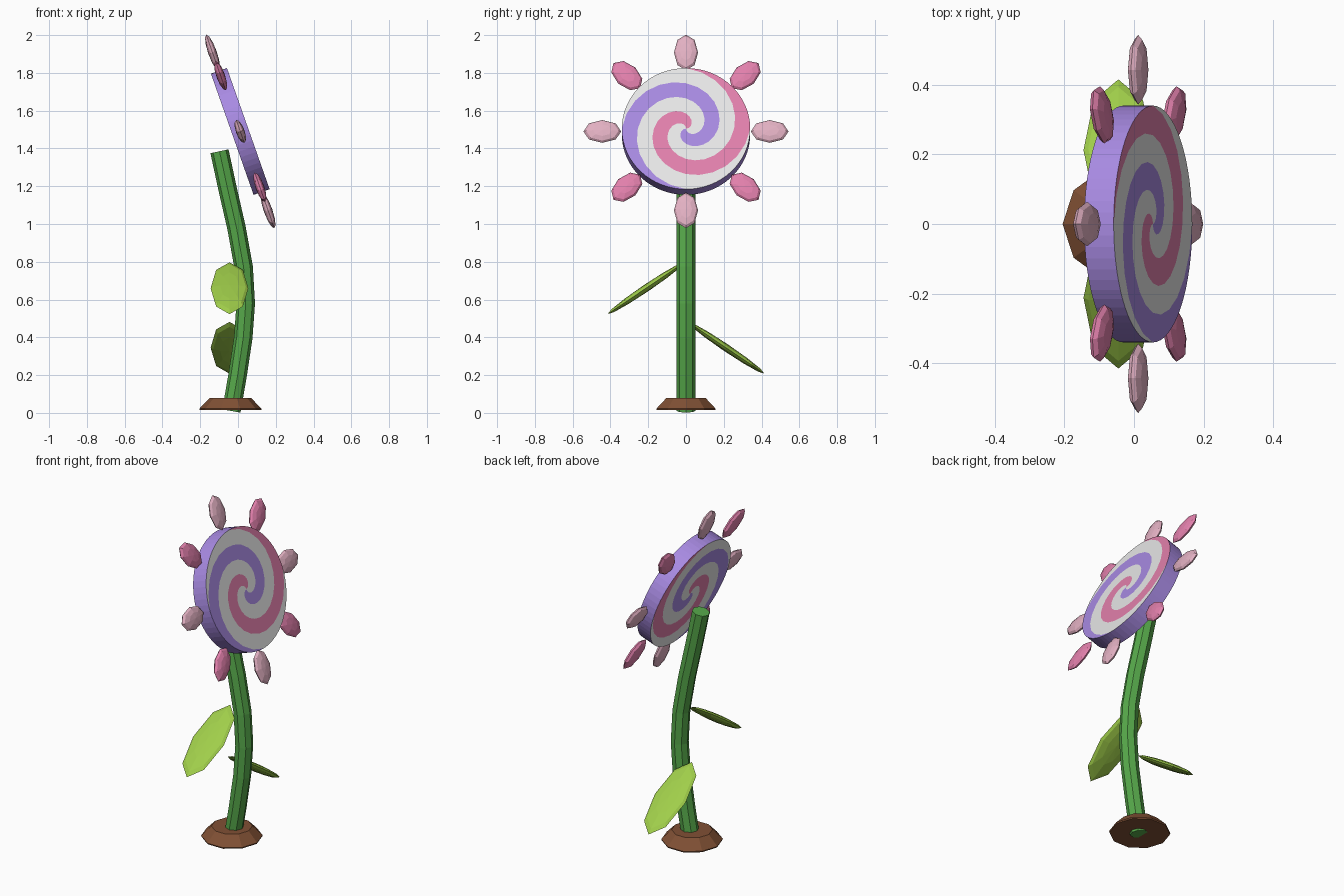
import bpy, bmesh, math
from mathutils import Matrix, Vector

if "Cube" in bpy.data.objects:
    bpy.data.objects.remove(bpy.data.objects["Cube"])


def material(name, r, g, b):
    lin = lambda c: ((c / 255 + 0.055) / 1.055) ** 2.4
    m = bpy.data.materials.new(name)
    m.diffuse_color = (lin(r), lin(g), lin(b), 1)
    m.use_nodes = True
    m.node_tree.nodes["Principled BSDF"].inputs["Base Color"].default_value = m.diffuse_color
    return m


PINK = material("candy_pink", 226, 128, 172)
WHITE = material("candy_white", 232, 232, 232)
PURPLE = material("candy_purple", 168, 138, 226)
PALE = material("pale_pink", 226, 176, 194)
STEM = material("stem_green", 86, 168, 74)
LEAF = material("leaf_green", 160, 206, 74)
SOIL = material("soil_brown", 128, 80, 52)


def make(name, bm, mats, matrix=Matrix()):
    bmesh.ops.recalc_face_normals(bm, faces=bm.faces)
    me = bpy.data.meshes.new(name)
    bm.to_mesh(me)
    bm.free()
    for m in mats:
        me.materials.append(m)
    ob = bpy.data.objects.new(name, me)
    bpy.context.collection.objects.link(ob)
    ob.matrix_world = matrix
    return ob


def loft(bm, rings, caps=True):
    """Skin a list of vertex rings."""
    n = len(rings[0])
    for a, b in zip(rings, rings[1:]):
        for i in range(n):
            j = (i + 1) % n
            bm.faces.new((a[i], a[j], b[j], b[i]))
    if caps:
        bm.faces.new(rings[0][::-1])
        bm.faces.new(rings[-1])


def blade(name, mat, matrix, length, width, thick):
    """Flattened eight-sided ellipsoid, long axis on local x."""
    bm = bmesh.new()
    bmesh.ops.create_uvsphere(bm, u_segments=8, v_segments=6, radius=1)
    bmesh.ops.scale(bm, vec=(length, width, thick), verts=bm.verts)
    return make(name, bm, [mat], matrix)


# Tilted frame of the flower head: local x = world y, local z = facing direction
a = math.radians(19.4)
s, c = math.sin(a), math.cos(a)
HEAD = Matrix(((0, -s, c, 0.012), (1, 0, 0, 0), (0, c, s, 1.49), (0, 0, 0, 1)))

# Candy disc: grid twisted one full turn so each quarter is one spiral band
R, HALF, N, RINGS = 0.34, 0.045, 64, 24
bm = bmesh.new()
rims = []
for z in (-HALF, HALF):
    centre = bm.verts.new((0, 0, z))
    prev = None
    for k in range(1, RINGS + 1):
        r = R * k / RINGS
        ring = []
        for i in range(N):
            t = 2 * math.pi * (i / N + k / RINGS)
            ring.append(bm.verts.new((r * math.cos(t), r * math.sin(t), z)))
        for i in range(N):
            j = (i + 1) % N
            if prev:
                f = bm.faces.new((prev[i], ring[i], ring[j], prev[j]))
            else:
                f = bm.faces.new((centre, ring[i], ring[j]))
            f.material_index = (0, 1, 2, 1)[i * 4 // N]
        prev = ring
    rims.append(prev)
before = set(bm.faces)
loft(bm, rims, caps=False)
for f in bm.faces:
    if f not in before:
        f.material_index = 2
make("candy_disc", bm, [PINK, WHITE, PURPLE], HEAD)

# Petals in alternating colours
for i in range(8):
    m = HEAD @ Matrix.Rotation(i * math.pi / 4, 4, 'Z') @ Matrix.Translation((0.443, 0, 0))
    blade(f"petal_{i + 1}", PINK if i % 2 else PALE, m, 0.1, 0.064, 0.023)

# Curved eight-sided stem
path = [(-0.035, 0.01), (-0.002, 0.2), (0.028, 0.4), (0.041, 0.58), (0.03, 0.77),
        (-0.008, 0.98), (-0.056, 1.19), (-0.098, 1.385)]
bm = bmesh.new()
rings = []
for i, (x, z) in enumerate(path):
    p, q = path[max(i - 1, 0)], path[min(i + 1, len(path) - 1)]
    d = Vector((q[0] - p[0], 0, q[1] - p[1])).normalized()
    side = Vector((d.z, 0, -d.x))
    ring = []
    for k in range(8):
        t = k * math.pi / 4
        ring.append(bm.verts.new(Vector((x, 0, z)) + 0.049 *
                                 (side * math.cos(t) + Vector((0, math.sin(t), 0)))))
    rings.append(ring)
loft(bm, rings)
make("stem", bm, [STEM])

# Leaves drooping to each side
for name, sign, z in (("upper_leaf", -1, 0.66), ("lower_leaf", 1, 0.345)):
    tilt = math.radians(34)
    along = Vector((0, sign * math.cos(tilt), -math.sin(tilt)))
    across = Vector((1, 0, 0))
    m = Matrix((along, across, along.cross(across))).transposed().to_4x4()
    m.translation = (-0.045, sign * 0.212, z)
    blade(name, LEAF, m, 0.245, 0.1, 0.02)

# Ten-sided soil mound
bm = bmesh.new()
rings = [[bm.verts.new((-0.04 + r * math.cos(k * math.pi / 5), r * math.sin(k * math.pi / 5), z))
          for k in range(10)] for r, z in ((0.163, 0.015), (0.165, 0.022), (0.11, 0.078))]
loft(bm, rings)
make("soil_mound", bm, [SOIL])
